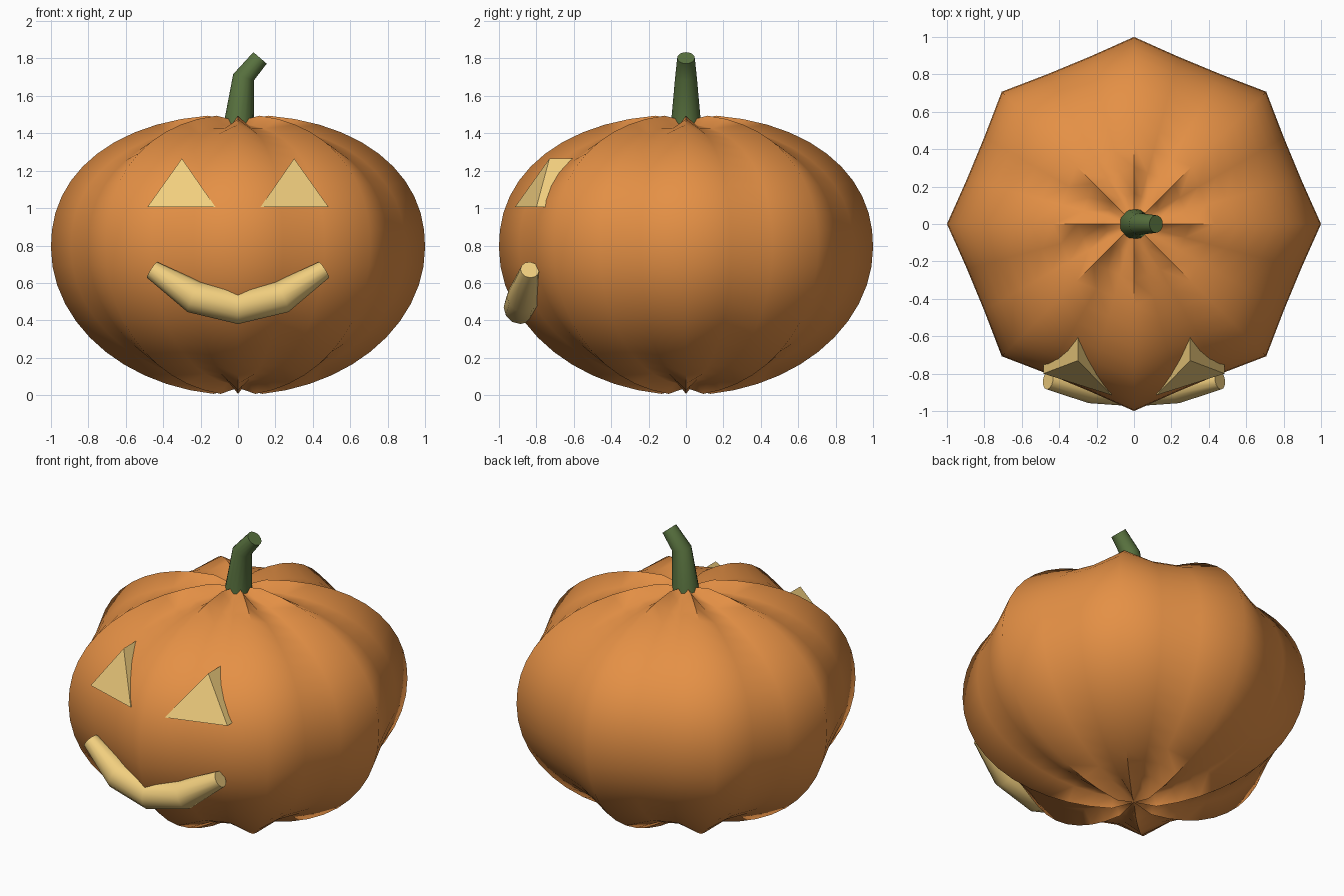
import bpy, bmesh, math
from mathutils import Vector

if "Cube" in bpy.data.objects:
    bpy.data.objects.remove(bpy.data.objects["Cube"])


def material(name, rgb):
    m = bpy.data.materials.new(name)
    m.diffuse_color = (*rgb, 1)
    m.use_nodes = True
    m.node_tree.nodes["Principled BSDF"].inputs["Base Color"].default_value = m.diffuse_color
    return m


ORANGE = material("orange_skin", (0.78, 0.28, 0.06))
CREAM = material("cream_glow", (0.88, 0.62, 0.21))
GREEN = material("green_stem", (0.10, 0.17, 0.05))


def finish(bm, name, mat, angle=None):
    bmesh.ops.recalc_face_normals(bm, faces=bm.faces)
    mesh = bpy.data.meshes.new(name)
    bm.to_mesh(mesh)
    bm.free()
    mesh.materials.append(mat)
    ob = bpy.data.objects.new(name, mesh)
    bpy.context.collection.objects.link(ob)
    if angle:
        bpy.ops.object.select_all(action='DESELECT')
        ob.select_set(True)
        bpy.context.view_layer.objects.active = ob
        bpy.ops.object.shade_smooth_by_angle(angle=math.radians(angle))
    return ob


def tube(name, points, radii, side, mat, n=12):
    """Capped tube with mitred rings along a path; side fixes the ring roll."""
    pts = [Vector(p) for p in points]
    bm = bmesh.new()
    rings = []
    for i, (p, r) in enumerate(zip(pts, radii)):
        t = (pts[min(i + 1, len(pts) - 1)] - pts[max(i - 1, 0)]).normalized()
        v = t.cross(Vector(side)).normalized()
        u = v.cross(t)
        rings.append([bm.verts.new(p + r * (u * math.cos(a) + v * math.sin(a)))
                      for a in (2 * math.pi * k / n for k in range(n))])
    for a, b in zip(rings, rings[1:]):
        for k in range(n):
            bm.faces.new((a[k], a[(k + 1) % n], b[(k + 1) % n], b[k]))
    bm.faces.new(rings[0])
    bm.faces.new(rings[-1])
    return finish(bm, name, mat, 50)


# Pumpkin body: squashed sphere with eight pointed ribs
bm = bmesh.new()
bmesh.ops.create_uvsphere(bm, u_segments=24, v_segments=24, radius=1)
for v in bm.verts:
    x, y, s = v.co
    rho = math.hypot(x, y)
    if rho < 1e-4:
        rib, k = 0.95, 0
    else:
        rib = 0.9625 - 0.0125 + 0.05 * math.cos(8 * math.atan2(y, x))
        wide = (1 - s ** 2.2) ** (1 / 2.2) if s > 0 else rho
        k = rib * wide / rho
    height = 0.71 if s > 0 else 0.79
    v.co = (x * k, y * k, 0.79 + s * height * rib)
finish(bm, "pumpkin_body", ORANGE, 60)

# Stem: bent, tapering tube
tube("stem", [(0, 0, 1.40), (0.03, 0, 1.70), (0.118, 0, 1.803)],
     [0.085, 0.058, 0.047], (0, 1, 0), GREEN, 16)

# Eyes: triangular prisms pushed into the skin, mirrored
for side, name in ((-1, "left_eye"), (1, "right_eye")):
    bm = bmesh.new()
    tri = [(0.12, -0.915, 1.005), (0.485, -0.80, 1.005), (0.30, -0.73, 1.265)]
    front = [bm.verts.new((side * x, y, z)) for x, y, z in tri]
    back = [bm.verts.new((side * x, y + 0.15, z)) for x, y, z in tri]
    bm.faces.new(front)
    bm.faces.new(back)
    for i in range(3):
        j = (i + 1) % 3
        bm.faces.new((front[i], front[j], back[j], back[i]))
    finish(bm, name, CREAM)

# Mouth: smiling tube, thicker in the middle
tube("mouth", [(-0.46, -0.835, 0.67), (-0.235, -0.87, 0.525), (0, -0.885, 0.47),
               (0.235, -0.87, 0.525), (0.46, -0.835, 0.67)],
     [0.05, 0.088, 0.09, 0.088, 0.05], (0, 1, 0), CREAM, 12)
